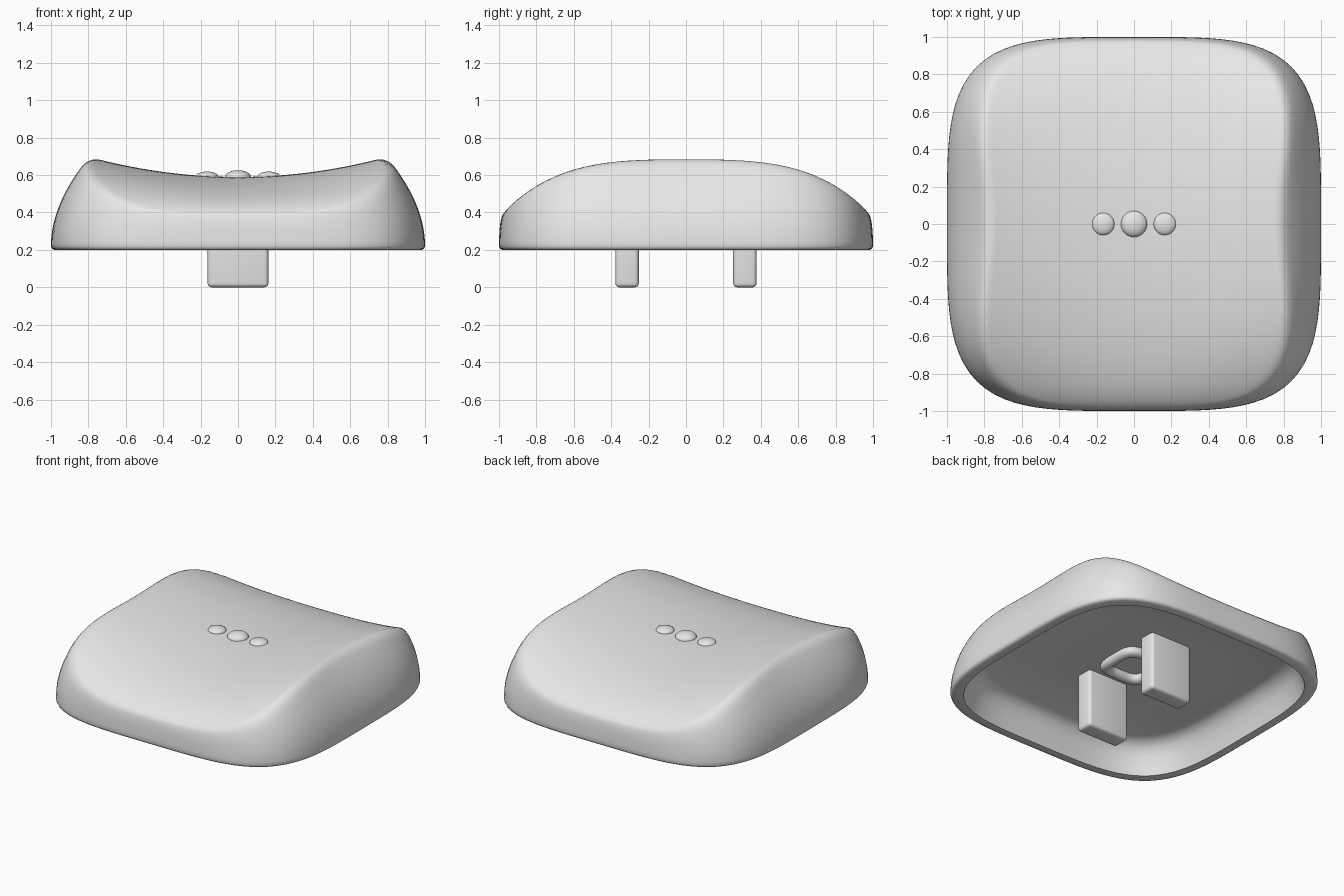
import bpy
import math

if "Cube" in bpy.data.objects:
    bpy.data.objects.remove(bpy.data.objects["Cube"], do_unlink=True)

grey = bpy.data.materials.new("plain_grey")
grey.use_nodes = True
grey.diffuse_color = (0.8, 0.8, 0.8, 1)
grey.node_tree.nodes["Principled BSDF"].inputs["Base Color"].default_value = (0.8, 0.8, 0.8, 1)

SEGMENTS = 128
BASE = 0.2
CEILING = 0.41


def finish(obj, name, angle=40):
    obj.name = name
    obj.data.materials.append(grey)
    obj.data.shade_smooth()
    obj.data.set_sharp_from_angle(angle=math.radians(angle))
    return obj


def squircle(i):
    """Point i on a unit rounded-square outline."""
    a = 2 * math.pi * i / SEGMENTS
    c, s = math.cos(a), math.sin(a)
    r = (c ** 4 + s ** 4) ** -0.25
    return c * r, s * r, c * c


def loft(name, rings, closed=False):
    """Skin rings of points; cap both ends, or close the loop of rings."""
    verts = [p for ring in rings for p in ring]
    count = len(rings)
    faces = []
    for k in range(count if closed else count - 1):
        a, b = k * SEGMENTS, (k + 1) % count * SEGMENTS
        for i in range(SEGMENTS):
            j = (i + 1) % SEGMENTS
            faces.append((a + i, b + i, b + j, a + j))
    if not closed:
        faces.append(tuple(range(SEGMENTS)))
        faces.append(tuple(reversed(range((count - 1) * SEGMENTS, count * SEGMENTS))))
    mesh = bpy.data.meshes.new(name)
    mesh.from_pydata(verts, [], faces)
    mesh.update()
    obj = bpy.data.objects.new(name, mesh)
    bpy.context.collection.objects.link(obj)
    return finish(obj, name)


def flat_ring(size, z):
    return [(size * x, size * y, z) for x, y, _ in map(squircle, range(SEGMENTS))]


def cap_height(x, y, size, sideways):
    """Saddle-shaped top blended softly into curved side walls."""
    arch = math.sqrt(max(0, 1 - y * y))
    top = 0.34 + 0.25 * arch + 0.1 * (x / 0.77) ** 2 * (1 - y ** 4)
    wall = BASE + 0.02 + math.sqrt((1 - size) / (0.42 + 0.53 * sideways))
    blend = 0.06
    h = max(blend - abs(top - wall), 0) / blend
    return min(top, wall) - h * h * blend / 4


def cap_ring(size):
    ring = []
    for i in range(SEGMENTS):
        x, y, sideways = squircle(i)
        x, y = x * size, y * size
        ring.append((x, y, cap_height(x, y, size, sideways)))
    return ring


# Hollow cap: domed outside, flat rim, rounded cavity
STEPS = 56
rings = [cap_ring(1 - (1 - k / STEPS) ** 2) for k in range(1, STEPS + 1)]
inside = [(0.995, 0.207), (0.983, BASE), (0.93, BASE), (0.915, 0.25), (0.893, 0.32),
          (0.87, 0.365), (0.84, 0.395), (0.8, CEILING), (0.4, CEILING)]
rings += [flat_ring(size, z) for size, z in inside]
loft("cap_shell", rings)

# Rounded square ring under the ceiling
tube = [2 * math.pi * k / 16 for k in range(16)]
loft("socket_ring", [flat_ring(0.15 + 0.035 * math.cos(a), 0.385 + 0.035 * math.sin(a))
                     for a in tube], closed=True)

# Two mounting prongs
for side, y in (("front", -0.315), ("back", 0.315)):
    bpy.ops.mesh.primitive_cube_add(size=1, location=(0, y, 0.215))
    prong = bpy.context.object
    prong.scale = (0.325, 0.125, 0.43)
    bpy.ops.object.transform_apply(location=False, rotation=False, scale=True)
    bevel = prong.modifiers.new("rounded_edges", "BEVEL")
    bevel.width = 0.022
    bevel.segments = 4
    finish(prong, side + "_prong", 180)

# Three raised touch dots
for label, x, radius, height, z in (("right", -0.165, 0.06, 0.026, 0.593),
                                    ("middle", 0, 0.07, 0.037, 0.589),
                                    ("left", 0.165, 0.06, 0.026, 0.593)):
    bpy.ops.mesh.primitive_uv_sphere_add(segments=32, ring_count=16, location=(x, 0, z))
    dot = bpy.context.object
    dot.scale = (radius, radius, height)
    finish(dot, label + "_touch_dot", 180)
